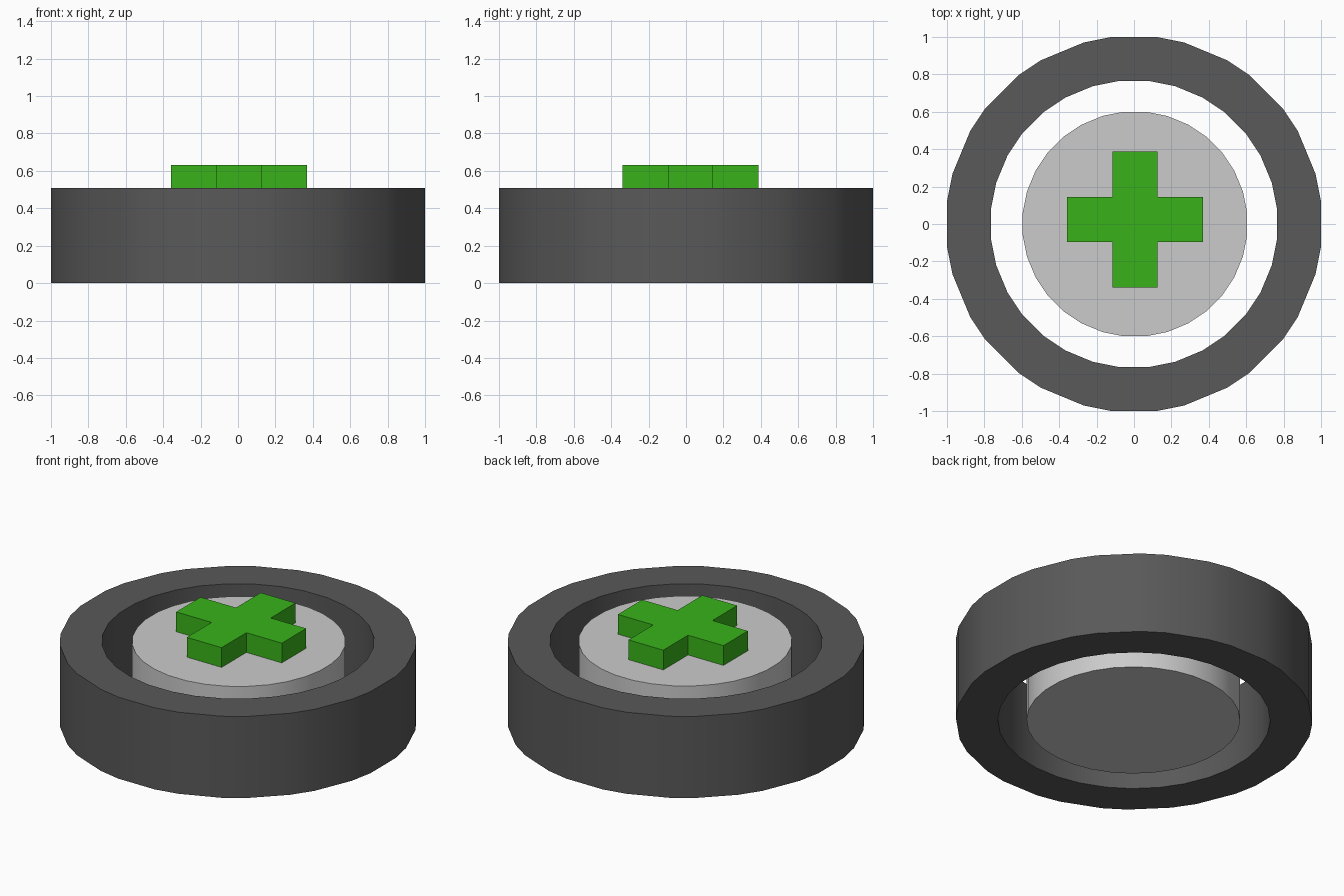
import bpy, bmesh
from math import sin, cos, radians

if "Cube" in bpy.data.objects:
    bpy.data.objects.remove(bpy.data.objects["Cube"])

def material(name, rgb):
    m = bpy.data.materials.new(name)
    m.diffuse_color = (*rgb, 1)
    m.use_nodes = True
    m.node_tree.nodes["Principled BSDF"].inputs["Base Color"].default_value = m.diffuse_color
    return m

def circle(r, half, cx=0.0):
    # 16 wide facets joined by 16 narrower corner facets
    return [(cx + r * cos(radians(22.5 * i + s * half)), r * sin(radians(22.5 * i + s * half)))
            for i in range(16) for s in (-1, 1)]

def finish(name, bm, mat=None, smooth=False):
    bmesh.ops.recalc_face_normals(bm, faces=bm.faces)
    me = bpy.data.meshes.new(name)
    bm.to_mesh(me)
    bm.free()
    ob = bpy.data.objects.new(name, me)
    bpy.context.collection.objects.link(ob)
    if mat:
        me.materials.append(mat)
    if smooth:
        bpy.ops.object.select_all(action='DESELECT')
        ob.select_set(True)
        bpy.context.view_layer.objects.active = ob
        bpy.ops.object.shade_smooth_by_angle(angle=radians(30))
    return ob

def prism(name, outline, z0, z1, mat=None, smooth=False):
    bm = bmesh.new()
    lo = [bm.verts.new((x, y, z0)) for x, y in outline]
    hi = [bm.verts.new((x, y, z1)) for x, y in outline]
    bm.faces.new(lo)
    bm.faces.new(hi)
    n = len(outline)
    for i in range(n):
        j = (i + 1) % n
        bm.faces.new((lo[i], lo[j], hi[j], hi[i]))
    return finish(name, bm, mat, smooth)

# outer ring: four loops bridged around a rectangular section
H = 0.508
bm = bmesh.new()
loops = [[bm.verts.new((x, y, z)) for x, y in circle(r, half)]
         for r, half, z in ((1.007, 7.1, 0), (1.007, 7.1, H), (0.769, 5.9, H), (0.769, 5.9, 0))]
for k in range(4):
    a, b = loops[k], loops[(k + 1) % 4]
    for i in range(32):
        j = (i + 1) % 32
        bm.faces.new((a[i], a[j], b[j], b[i]))
finish("outer_ring", bm, material("dark_grey", (0.1, 0.1, 0.1)), True)

# central disc
prism("centre_disc", circle(0.603, 5.8, 0.005), 0, H, None, True)

# raised plus shape, one outline
w, l, cx, cy = 0.12, 0.364, 0.005, 0.024
quarter = [(l, -w), (l, w), (w, w)]
plus = []
for k in range(4):
    for x, y in quarter:
        for _ in range(k):
            x, y = -y, x
        plus.append((cx + x, cy + y))
prism("raised_cross", plus, H, 0.631, material("green", (0.04, 0.45, 0.01)))
